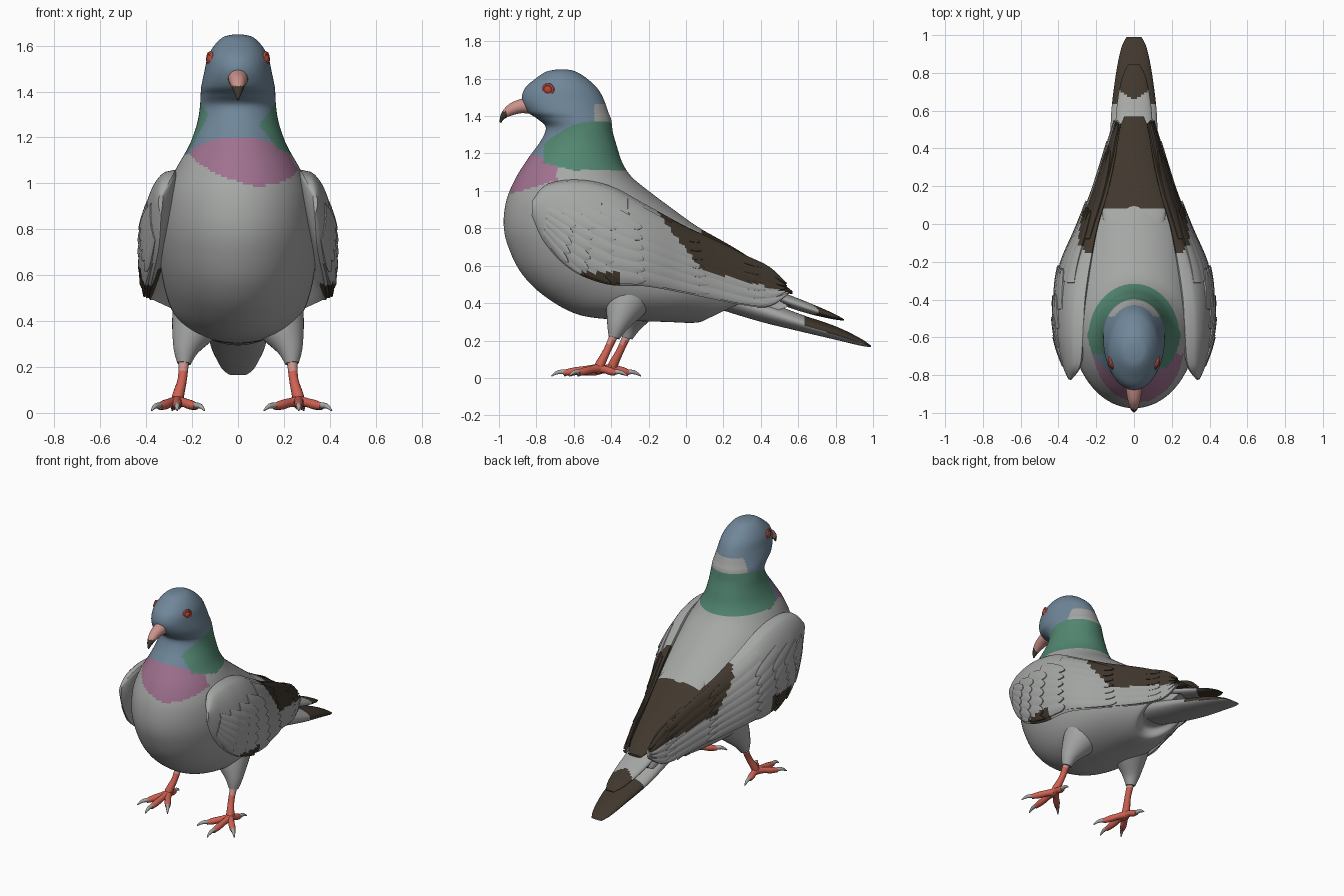
import bpy, bmesh, math
from mathutils import Vector

if "Cube" in bpy.data.objects:
    bpy.data.objects.remove(bpy.data.objects["Cube"])

# Palette (linear)
COLOURS = [("grey", (.38, .39, .38)), ("slate_blue", (.16, .24, .32)), ("neck_green", (.085, .24, .165)),
           ("breast_pink", (.35, .165, .275)), ("dark_brown", (.052, .039, .027)), ("leg_red", (.62, .12, .085)),
           ("beak_pink", (.60, .29, .26)), ("eye_red", (.50, .055, .03))]
MATS = []
for n, c in COLOURS:
    m = bpy.data.materials.new(n)
    m.diffuse_color = (*c, 1)
    m.use_nodes = True
    m.node_tree.nodes["Principled BSDF"].inputs["Base Color"].default_value = m.diffuse_color
    MATS.append(m)
GREY, BLUE, GREEN, PINK, DARK, RED, BEAK, EYE = range(8)


def add_rings(bm, rings):
    """Skin a list of closed rings and cap both ends."""
    vs = [[bm.verts.new(p) for p in r] for r in rings]
    n = len(vs[0])
    for a, b in zip(vs, vs[1:]):
        for i in range(n):
            j = (i + 1) % n
            bm.faces.new((a[i], a[j], b[j], b[i]))
    bm.faces.new(vs[0])
    bm.faces.new(vs[-1])


def finish(name, bm, rule, angle=40):
    bmesh.ops.recalc_face_normals(bm, faces=bm.faces[:])
    me = bpy.data.meshes.new(name)
    for m in MATS:
        me.materials.append(m)
    for f in bm.faces:
        f.smooth = True
        f.material_index = rule(f.calc_center_median()) if callable(rule) else rule
    bm.to_mesh(me)
    bm.free()
    me.set_sharp_from_angle(angle=math.radians(angle))
    ob = bpy.data.objects.new(name, me)
    bpy.context.collection.objects.link(ob)
    return ob


def spline(rows, u):
    """Catmull-Rom through rows of equal-length tuples."""
    i = max(0, min(int(u), len(rows) - 2))
    t = u - i
    p0, p1, p2, p3 = (rows[max(0, min(k, len(rows) - 1))] for k in range(i - 1, i + 3))
    return [.5 * (2 * b + (c - a) * t + (2 * a - 5 * b + 4 * c - d) * t * t + (3 * b - a - 3 * c + d) * t ** 3)
            for a, b, c, d in zip(p0, p1, p2, p3)]


def loft(name, rows, rule, steps=6, segs=48, angle=40):
    """Rows: back y, back z, front y, front z, half width."""
    rings = []
    for k in range((len(rows) - 1) * steps + 1):
        ty, tz, by, bz, w = spline(rows, k / steps)
        rings.append([(max(w, .002) * math.sin(a), (ty + by) / 2 + (ty - by) / 2 * math.cos(a),
                       (tz + bz) / 2 + (tz - bz) / 2 * math.cos(a))
                      for a in (2 * math.pi * (i + .5) / segs for i in range(segs))])
    bm = bmesh.new()
    add_rings(bm, rings)
    return finish(name, bm, rule, angle)


def tube(bm, pts, steps=4, segs=12):
    """Tapered tube through (x, y, z, radius) points."""
    n = (len(pts) - 1) * steps
    rows = [spline(pts, k / steps) for k in range(n + 1)]
    rings = []
    for k, r in enumerate(rows):
        d = Vector(rows[min(k + 1, n)][:3]) - Vector(rows[max(k - 1, 0)][:3])
        side = d.cross(Vector((0, .6, .8)) if abs(d.normalized().z) < .7 else Vector((0, 1, 0))).normalized()
        up = side.cross(d).normalized()
        rings.append([Vector(r[:3]) + max(r[3], .002) * (side * math.cos(a) + up * math.sin(a))
                      for a in (2 * math.pi * i / segs for i in range(segs))])
    add_rings(bm, rings)


# Body, neck and head in one skin, coloured by region
def body_rule(c):
    x, y, z = c
    if y > -.49 and 1.37 < z < 1.465:
        return GREY
    if y > (-.76 if x > 0 else -.69) and 1.11 + .25 * max(0, -.6 - y) < z < 1.37 - 1.8 * max(0, -.5 - y) ** 2:
        return GREEN
    low = .98 + .3 * (y + .95) + .27 * max(0, .09 - x)
    if y < -.69 and low < z < 1.2 - .5 * max(0, y + .82):
        return PINK
    if z > 1.13:
        return BLUE
    return DARK if y > .1 and z > .70 - .75 * (y - .12) else GREY


BODY = [(-.63, 1.648, -.70, 1.648, .025), (-.59, 1.638, -.75, 1.636, .065), (-.535, 1.605, -.805, 1.60, .102),
        (-.475, 1.55, -.86, 1.55, .132), (-.44, 1.49, -.878, 1.49, .146), (-.415, 1.42, -.85, 1.425, .16),
        (-.40, 1.38, -.795, 1.385, .163), (-.39, 1.31, -.75, 1.34, .167), (-.37, 1.24, -.775, 1.27, .18),
        (-.34, 1.15, -.84, 1.18, .213), (-.29, 1.075, -.91, 1.07, .265), (-.20, 1.0, -.96, .95, .31),
        (-.08, .91, -.975, .82, .335), (.03, .83, -.95, .70, .345), (.12, .77, -.88, .56, .34),
        (.20, .70, -.76, .44, .325), (.27, .64, -.58, .34, .30), (.34, .58, -.36, .31, .265),
        (.40, .53, -.12, .30, .21), (.46, .49, .08, .30, .15), (.52, .45, .15, .37, .115), (.60, .40, .40, .33, .10)]
loft("body", BODY, body_rule, 11, 128)


# Back cover and two tail layers: y, z, half width, half thickness
def plate(name, rows, rule):
    loft(name, [(y, z + h, y, z - h, w) for y, z, w, h in rows], rule, 12, 48)


plate("back_cover", [(-.1, .84, .14, .05), (.1, .74, .17, .045), (.3, .62, .13, .05), (.45, .52, .10, .04),
                     (.57, .455, .05, .008)], lambda c: DARK if c.y > .09 else GREY)
plate("tail_lower", [(.2, .43, .12, .07), (.4, .362, .125, .062), (.6, .298, .12, .047), (.8, .24, .095, .036),
                     (.93, .193, .068, .02), (.99, .168, .04, .004)],
      lambda c: DARK if c.y > .64 and c.z > .292 - .315 * (c.y - .6) else GREY)
plate("tail_upper", [(.35, .50, .10, .03), (.5, .43, .10, .035), (.65, .375, .088, .03), (.78, .332, .062, .017),
                     (.845, .31, .03, .004)], lambda c: DARK if c.y > .66 + .6 * abs(c.x) else GREY)

# Beak with a dark hooked tip
loft("beak", [(-.82, 1.51, -.82, 1.41, .045), (-.89, 1.49, -.88, 1.415, .041), (-.94, 1.468, -.935, 1.402, .032),
              (-.975, 1.435, -.962, 1.39, .023), (-.992, 1.403, -.978, 1.378, .014),
              (-.997, 1.368, -.989, 1.362, .004)],
     lambda c: DARK if c.z < 1.425 and c.y < -.958 else BEAK, 6, 24)

# Wing stations: top edge xyz, bottom edge xyz, outward bulge
WING = [(.33, -.82, .95, .335, -.825, .87, .015), (.285, -.745, 1.035, .345, -.755, .72, .065),
        (.27, -.58, 1.06, .375, -.61, .575, .095), (.26, -.40, 1.025, .385, -.42, .50, .098),
        (.235, -.22, .93, .365, -.22, .49, .085), (.195, -.02, .82, .29, -.02, .455, .05),
        (.145, .15, .74, .22, .15, .42, .04), (.11, .30, .665, .17, .30, .39, .03),
        (.085, .44, .595, .125, .44, .38, .02), (.07, .53, .50, .09, .55, .45, .01)]


def wing_point(u, v, side=1.0):
    r = spline(WING, max(0, min(u, 9)))
    b = r[6] * max(0, math.sin(math.pi * max(0, min(v, 1)) ** .68)) ** .6 * side
    return Vector(r[:3]).lerp(Vector(r[3:6]), v) + Vector((b, 0, .1 * b))


def wing_normal(u, v):
    u, v = max(.1, min(u, 8.9)), max(.06, min(v, .94))
    du = wing_point(u + .05, v) - wing_point(u - .05, v)
    dv = wing_point(u, v + .03) - wing_point(u, v - .03)
    return dv.cross(du).normalized()


def wing_rule(c):
    x, y, z = c
    lift = 0 if x > 0 else .03
    if y > -.07 + (.78 - z) * .75 and z > .57 + lift - .25 * (y - .1):
        return DARK
    return DARK if -.56 < y < -.35 and z < (.565 if x > 0 else .63) else GREY


def feather(bm, sgn, u0, v0, length, half, tilt):
    """Raised blade lying on the wing, tip lifted."""
    rings = []
    for k in range(13):
        a = k / 12
        w = half * max(.12, (1 - max(0, (a - .45) / .55) ** 2.4) ** .5)
        ring = []
        for b, top in [(-1, 1), (-.5, 1), (0, 1), (.5, 1), (1, 1), (1, 0), (0, 0), (-1, 0)]:
            u, v = u0 + length * a, min(max(v0 + tilt * a + w * b, .02), .98)
            off = (.002 + .011 * a + .003 * (1 - b * b)) if top else -.006
            p = wing_point(u, v) + wing_normal(u, v) * off
            ring.append((p.x * sgn, p.y, p.z))
        rings.append(ring)
    add_rings(bm, rings)


# Feather rows: first u, u step per feather, first v, v step, count, length, half width, tilt
ROWS = [(1.1, -.04, .46, .10, 5, .95, .066, .07), (1.65, -.03, .42, .105, 6, .95, .068, .06),
        (2.2, -.02, .36, .115, 6, 1.0, .072, .06), (2.75, .02, .28, .12, 6, 1.15, .075, .05),
        (3.5, .05, .14, .125, 7, 2.0, .078, .03), (4.7, .05, .10, .16, 6, 3.0, .095, .02),
        (6.2, 0, .10, .20, 5, 2.75, .115, 0)]
for sgn, label in ((1, "right"), (-1, "left")):
    bm = bmesh.new()
    rings = []
    for k in range(109):
        loop = [wing_point(k / 12, i / 32) for i in range(33)]
        loop += [wing_point(k / 12, i / 32, -.25) for i in range(31, 0, -1)]
        rings.append([(p.x * sgn, p.y, p.z) for p in loop])
    add_rings(bm, rings)
    finish(label + "_wing", bm, wing_rule)
    bm = bmesh.new()
    for u0, us, v0, vs, count, length, half, tilt in ROWS:
        for i in range(count):
            feather(bm, sgn, u0 + us * i, v0 + vs * i, length, half, tilt)
    finish(label + "_wing_feathers", bm, wing_rule, 35)

    # Thigh, shank, toes and claws
    dy = 0 if sgn > 0 else .07
    bm = bmesh.new()
    tube(bm, [(sgn * x, y + dy, z, r) for x, y, z, r in
              [(.13, -.27, .50, .16), (.19, -.33, .375, .105), (.225, -.365, .285, .06), (.235, -.385, .215, .03)]],
         6, 24)
    finish(label + "_thigh", bm, GREY)
    bm, claws = bmesh.new(), bmesh.new()
    tube(bm, [(sgn * x, y + dy, z, r) for x, y, z, r in
              [(.235, -.375, .25, .024), (.242, -.42, .15, .020), (.262, -.46, .07, .026), (.265, -.47, .035, .024)]])
    spread = 1 if sgn > 0 else .75
    for ang, ln in ((0, .19), (42, .15), (-45, .15), (172, .09)):
        t = math.radians(ang * (spread if ang < 100 else 1))
        d = Vector((sgn * math.sin(t), -math.cos(t), 0))
        o = Vector((sgn * .265, -.465 + dy, 0))

        def at(t, z, r):
            return (*(o + d * t + Vector((0, 0, z))), r)
        tube(bm, [at(0, .05, .026), at(ln * .35, .045, .020), at(ln * .7, .035, .021), at(ln, .028, .015)])
        tube(claws, [at(ln - .015, .032, .014), at(ln + .03, .03, .011), at(ln + .065, .010, .003)], 4, 10)
    finish(label + "_leg", bm, lambda c: BEAK if c.z > .19 else RED)
    finish(label + "_claws", claws, GREY)

    # Eye ball in a raised lid ring
    bm = bmesh.new()
    res = bmesh.ops.create_uvsphere(bm, u_segments=20, v_segments=12, radius=.028)
    bmesh.ops.translate(bm, verts=res["verts"], vec=(sgn * .110, -.735, 1.54))
    finish(label + "_eye", bm, EYE)
    bpy.ops.mesh.primitive_torus_add(major_radius=.027, minor_radius=.009, major_segments=24, minor_segments=8,
                                     location=(sgn * .121, -.737, 1.54),
                                     rotation=(0, math.pi / 2, -sgn * .35))
    lid = bpy.context.object
    lid.name = label + "_eyelid"
    lid.data.materials.append(MATS[RED])
    bpy.ops.object.shade_smooth_by_angle()
